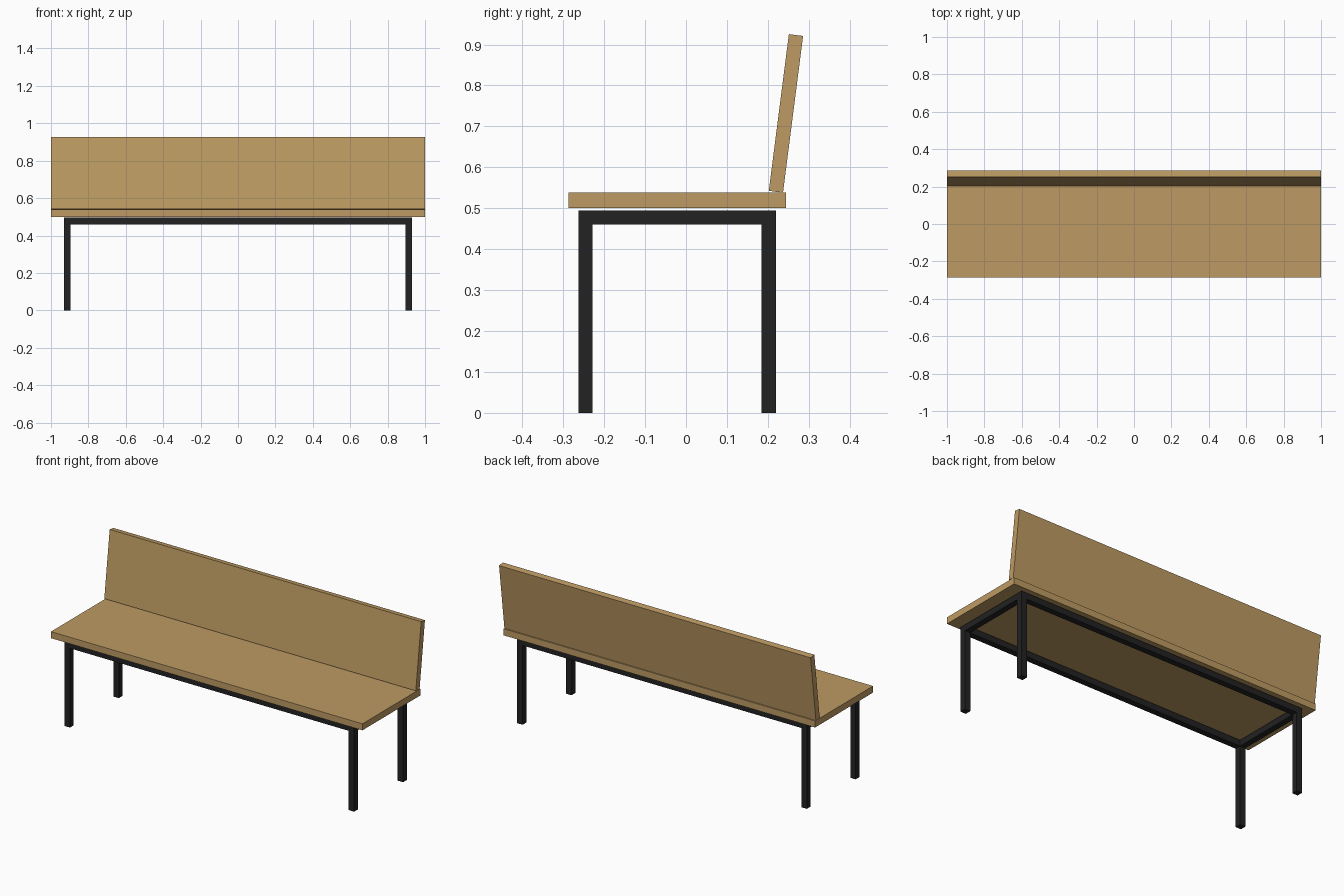
import bpy, math
from mathutils import Matrix, Vector

if "Cube" in bpy.data.objects:
    bpy.data.objects.remove(bpy.data.objects["Cube"])


def material(name, rgb):
    m = bpy.data.materials.new(name)
    m.diffuse_color = (*rgb, 1)
    m.use_nodes = True
    m.node_tree.nodes["Principled BSDF"].inputs["Base Color"].default_value = m.diffuse_color
    return m


WOOD = material("oak wood", (0.515, 0.328, 0.125))
STEEL = material("black steel", (0.016, 0.016, 0.016))


def box(name, lo, hi, mat):
    """Box between two corners."""
    lo, hi = Vector(lo), Vector(hi)
    bpy.ops.mesh.primitive_cube_add(size=1)
    o = bpy.context.object
    o.name = name
    o.data.transform(Matrix.Translation((lo + hi) / 2) @ Matrix.Diagonal((*(hi - lo), 1)))
    o.data.materials.append(mat)
    return o


T = 0.035                       # tube width
X = 0.93                        # outer half length of the frame
Y0, Y1 = -0.263, 0.22           # frame front and back
Z0, Z1 = 0.46, 0.495            # rail bottom and top

# seat plank
box("seat", (-1, -0.287, 0.5), (1, 0.244, 0.538), WOOD)

# backrest plank, leaning back about its lower rear edge
back = box("backrest", (-1, -T, 0), (1, 0, 0.386), WOOD)
back.rotation_euler.x = -math.radians(7.3)
back.location = (0, 0.237, 0.538)

# legs
for side, x in (("left", -X), ("right", X - T)):
    for end, y in (("front", Y0), ("back", Y1 - T)):
        box(f"{end}_{side}_leg", (x, y, 0), (x + T, y + T, Z1), STEEL)
    # end rails
    box(f"{side}_rail", (x, Y0 + T, Z0), (x + T, Y1 - T, Z1), STEEL)

# long rails
for end, y in (("front", Y0), ("back", Y1 - T)):
    box(f"{end}_rail", (-X + T, y, Z0), (X - T, y + T, Z1), STEEL)
